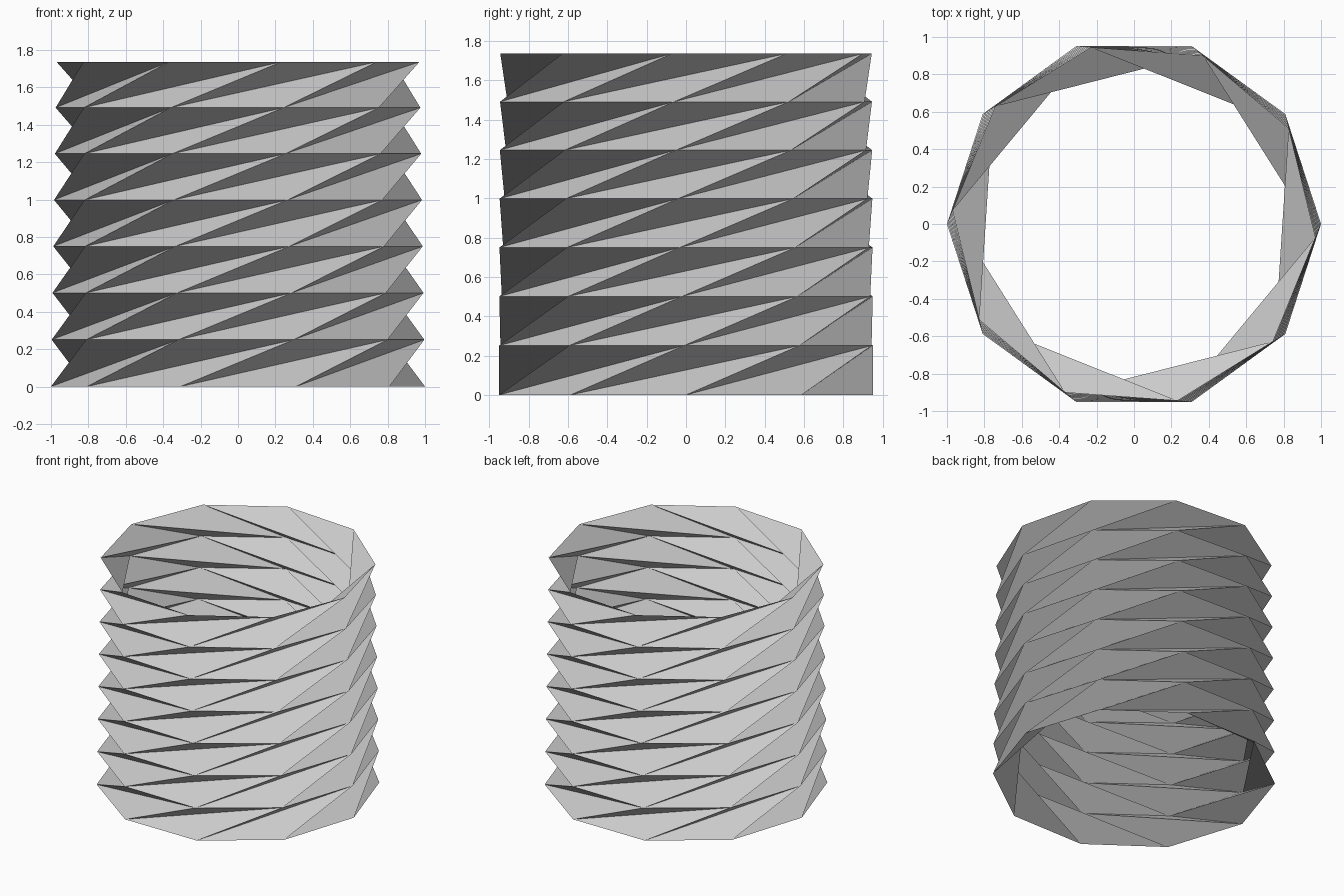
import bpy, bmesh
from math import radians, cos, sin

cube = bpy.data.objects.get("Cube")
if cube:
    bpy.data.objects.remove(cube, do_unlink=True)

SIDES, LAYERS = 10, 7
SHRINK = 0.9961            # each layer is a slightly smaller copy of the one below
LAYER_HEIGHT = 0.251
TWIST = radians(-0.6)      # small extra turn per layer

paper = bpy.data.materials.new("paper_grey")
paper.use_nodes = True
grey = (0.6, 0.6, 0.6, 1)
paper.diffuse_color = grey
paper.node_tree.nodes["Principled BSDF"].inputs["Base Color"].default_value = grey

# Stacked decagon rings
bm = bmesh.new()
rings, z = [], 0.0
for level in range(LAYERS + 1):
    r = SHRINK ** level
    angles = [radians(360 / SIDES) * i + TWIST * level for i in range(SIDES)]
    rings.append([bm.verts.new((r * cos(a), r * sin(a), z)) for a in angles])
    z += LAYER_HEIGHT * r

# Twisted folds: each corner joins the next two corners of the ring above
for low, high in zip(rings, rings[1:]):
    for i in range(SIDES):
        j, k = (i + 1) % SIDES, (i + 2) % SIDES
        bm.faces.new((low[i], low[j], high[k]))
        bm.faces.new((low[i], high[k], high[j]))

mesh = bpy.data.meshes.new("folded_tube")
bm.to_mesh(mesh)
bm.free()
mesh.materials.append(paper)
tube = bpy.data.objects.new("folded_tube", mesh)
bpy.context.collection.objects.link(tube)
